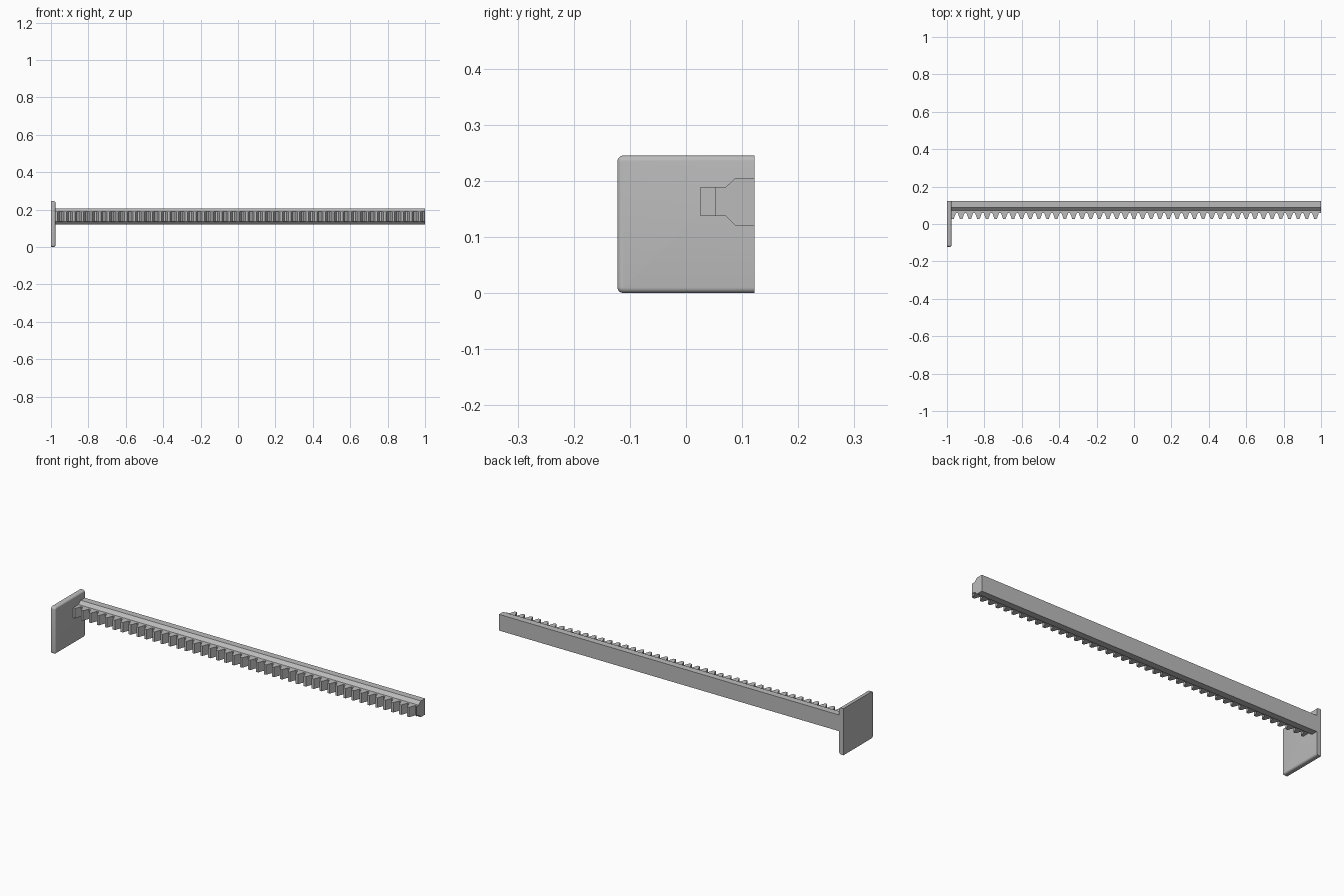
import bpy, bmesh, math
from mathutils import Vector

if "Cube" in bpy.data.objects:
    bpy.data.objects.remove(bpy.data.objects["Cube"], do_unlink=True)

grey = bpy.data.materials.new("plain_grey")
grey.use_nodes = True
grey.diffuse_color = (0.5, 0.5, 0.5, 1)
grey.node_tree.nodes["Principled BSDF"].inputs["Base Color"].default_value = (0.5, 0.5, 0.5, 1)

X0, X1 = -1.0, 1.0        # overall ends
PLATE_X = -0.9755         # inner face of the end plate
HALF = 0.1225             # half width of the end plate


def prism(points, direction):
    """Closed outline pushed along a direction, as a bmesh."""
    bm = bmesh.new()
    face = bm.faces.new([bm.verts.new(p) for p in points])
    out = bmesh.ops.extrude_face_region(bm, geom=[face])
    moved = [g for g in out["geom"] if isinstance(g, bmesh.types.BMVert)]
    bmesh.ops.translate(bm, verts=moved, vec=Vector(direction))
    bmesh.ops.recalc_face_normals(bm, faces=bm.faces[:])
    return bm


def finish(bm, name, smooth=False):
    mesh = bpy.data.meshes.new(name)
    bm.to_mesh(mesh)
    bm.free()
    mesh.materials.append(grey)
    obj = bpy.data.objects.new(name, mesh)
    bpy.context.collection.objects.link(obj)
    if smooth:
        bpy.ops.object.select_all(action='DESELECT')
        obj.select_set(True)
        bpy.context.view_layer.objects.active = obj
        bpy.ops.object.shade_smooth_by_angle(angle=math.radians(35))
    return obj


# End plate: two rounded front corners, then a rounded rim on the inner face
bm = prism([(X0, -HALF, 0), (X0, HALF, 0), (X0, HALF, 2 * HALF), (X0, -HALF, 2 * HALF)],
           (PLATE_X - X0, 0, 0))
corners = [e for e in bm.edges if all(v.co.y < 0 for v in e.verts)
           and abs(e.verts[0].co.x - e.verts[1].co.x) > 0.01]
bmesh.ops.bevel(bm, geom=corners, offset=0.011, segments=5, profile=0.5, affect='EDGES')
rim = [e for e in bm.edges if all(v.co.x > PLATE_X - 1e-4 for v in e.verts)
       and not all(v.co.y > HALF - 1e-4 for v in e.verts)]
bmesh.ops.bevel(bm, geom=rim, offset=0.0098, segments=5, profile=0.5, affect='EDGES')
finish(bm, "end_plate", smooth=True)

# Guide bar with chamfered front edges
bar = [(HALF, 0.12), (HALF, 0.205), (0.088, 0.205), (0.071, 0.189), (0.071, 0.137), (0.088, 0.12)]
finish(prism([(PLATE_X - 0.005, y, z) for y, z in bar], (X1 - PLATE_X + 0.005, 0, 0)), "guide_bar")

# Toothed rack: straight-sided teeth along the front of the bar
PITCH, TEETH, LAST = 0.0462, 43, 0.97
TIP, ROOT, CUT = 0.026, 0.059, 0.053
TIP_W, ROOT_W = 0.0062, 0.0182
outline = [(PLATE_X - 0.005, 0.08), (PLATE_X - 0.005, TIP)]
for i in range(TEETH):
    c = LAST - (TEETH - 1 - i) * PITCH
    tooth = [(c - ROOT_W, ROOT), (c - TIP_W, TIP), (c + TIP_W, TIP), (c + ROOT_W, ROOT)]
    outline += tooth if i else tooth[2:]
outline += [(LAST + PITCH - ROOT_W, ROOT), (X1, CUT), (X1, 0.08)]
finish(prism([(x, y, 0.137) for x, y in outline], (0, 0, 0.052)), "toothed_rack")
